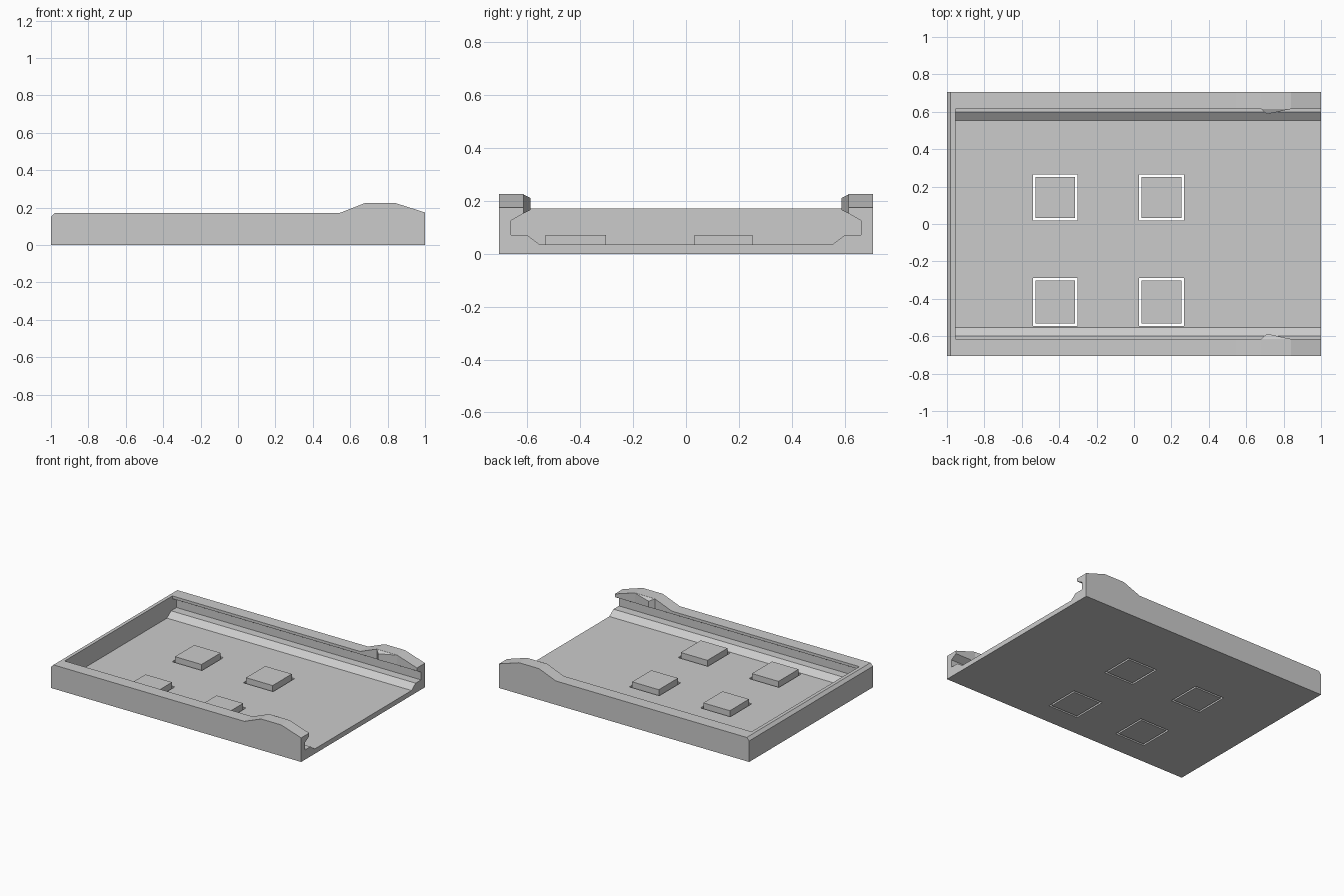
import bpy
import bmesh
from mathutils import Vector

cube = bpy.data.objects.get("Cube")
if cube:
    bpy.data.objects.remove(cube, do_unlink=True)

grey = bpy.data.materials.new("light grey")
grey.use_nodes = True
grey.diffuse_color = (0.6, 0.6, 0.6, 1)
grey.node_tree.nodes["Principled BSDF"].inputs["Base Color"].default_value = (0.6, 0.6, 0.6, 1)


def finish(name, bm):
    bmesh.ops.recalc_face_normals(bm, faces=bm.faces[:])
    mesh = bpy.data.meshes.new(name)
    bm.to_mesh(mesh)
    bm.free()
    mesh.materials.append(grey)
    obj = bpy.data.objects.new(name, mesh)
    bpy.context.collection.objects.link(obj)
    return obj


def prism(name, points, offset):
    """Extrude a closed outline of 3D points along an offset."""
    bm = bmesh.new()
    face = bm.faces.new([bm.verts.new(p) for p in points])
    new = bmesh.ops.extrude_face_region(bm, geom=[face])["geom"]
    bmesh.ops.translate(bm, vec=Vector(offset),
                        verts=[v for v in new if isinstance(v, bmesh.types.BMVert)])
    return finish(name, bm)


def box(name, x, y, z):
    outline = [(x[0], y[0], z[0]), (x[1], y[0], z[0]), (x[1], y[1], z[0]), (x[0], y[1], z[0])]
    return prism(name, outline, (0, 0, z[1] - z[0]))


def cut(target, cutter):
    mod = target.modifiers.new("cut", "BOOLEAN")
    mod.operation = "DIFFERENCE"
    mod.solver = "EXACT"
    mod.object = cutter
    bpy.context.view_layer.objects.active = target
    bpy.ops.object.modifier_apply(modifier=mod.name)
    bpy.data.objects.remove(cutter, do_unlink=True)


# Tray body: side outline with raised grips near the open end
HALF = 0.707
side = [(-1, 0), (1, 0), (1, 0.174), (0.84, 0.225), (0.68, 0.225),
        (0.545, 0.172), (-0.98, 0.172), (-1, 0.152)]
tray = prism("tray", [(x, -HALF, z) for x, z in side], (0, 2 * HALF, 0))

# Cavity with ramps and undercut rails, open at one end
half = [(0.553, 0.035), (0.6, 0.07), (0.662, 0.07), (0.662, 0.125), (0.615, 0.152), (0.615, 0.3)]
section = half + [(-y, z) for y, z in reversed(half)]
cut(tray, prism("cavity", [(-0.955, y, z) for y, z in section], (2.2, 0, 0)))

# Floor windows with a loose pad standing in each
GAP = 0.013
for side_x, x in (("left", (0.028, 0.267)), ("right", (-0.54, -0.302))):
    for side_y, y in (("back", (0.02, 0.265)), ("front", (-0.545, -0.29))):
        cut(tray, box("window", x, y, (-0.1, 0.05)))
        box(f"{side_y}_{side_x}_pad", (x[0] + GAP, x[1] - GAP),
            (y[0] + GAP, y[1] - GAP), (0, 0.07))

# Wedge latches on the inner side of both grips
for name, s in (("back_latch", 1), ("front_latch", -1)):
    bm = bmesh.new()
    corners = [(0.71, 0.587, 0.166), (0.71, 0.587, 0.21)]
    for x in (0.68, 0.84):
        for y in (0.615, 0.63):
            corners += [(x, y, 0.152), (x, y, 0.224)]
    verts = [bm.verts.new((x, s * y, z)) for x, y, z in corners]
    bmesh.ops.convex_hull(bm, input=verts)
    finish(name, bm)
